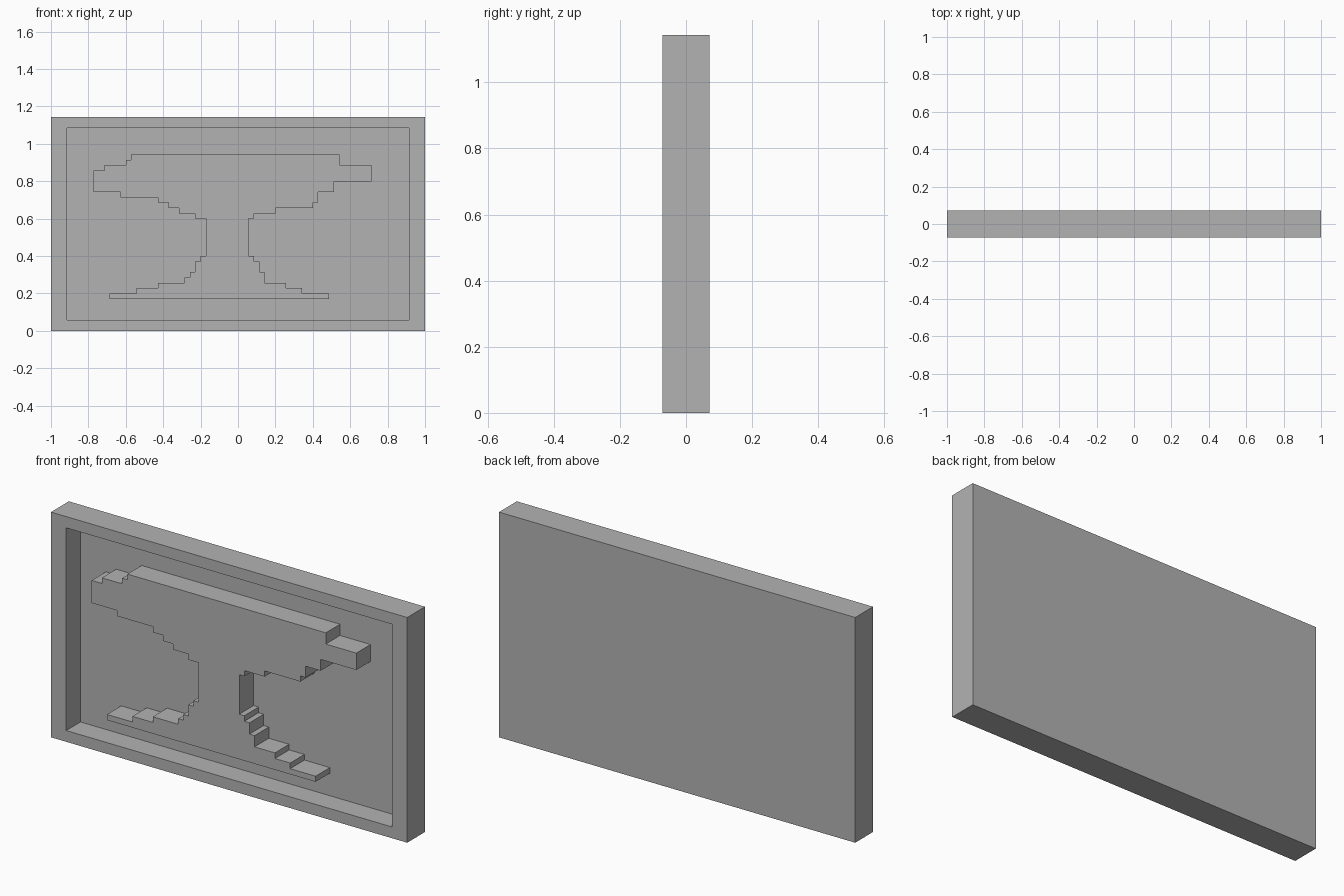
import bpy
import bmesh

UNIT = 2 / 70                    # the plaque is laid out on a 70 x 40 x 5 block grid
FRONT, FLOOR, BACK = -2.5, 1.5, 2.5

if "Cube" in bpy.data.objects:
    bpy.data.objects.remove(bpy.data.objects["Cube"], do_unlink=True)

grey = bpy.data.materials.new("plain grey")
grey.use_nodes = True
grey.diffuse_color = (0.45, 0.45, 0.45, 1)
grey.node_tree.nodes["Principled BSDF"].inputs["Base Color"].default_value = grey.diffuse_color


def add_loop(bm, outline, depth):
    """Closed ring of vertices and edges at one depth."""
    verts = [bm.verts.new((x * UNIT, depth * UNIT, z * UNIT)) for x, z in outline]
    return [bm.edges.new((a, b)) for a, b in zip(verts, verts[1:] + verts[:1])]


def add_wall(bm, near, far):
    """Side faces joining two matching loops."""
    for a, b in zip(near, far):
        bm.faces.new((a.verts[0], a.verts[1], b.verts[1], b.verts[0]))


def fill(bm, *loops):
    """Flat face bounded by an outer loop and optional holes."""
    edges = [edge for loop in loops for edge in loop]
    bmesh.ops.triangle_fill(bm, edges=edges, use_beauty=True, use_dissolve=False)


def finish(name, bm):
    bmesh.ops.recalc_face_normals(bm, faces=bm.faces)
    # Make sure the foremost faces point forwards
    foremost = min(bm.faces, key=lambda face: face.calc_center_median().y)
    if foremost.normal.y > 0:
        bmesh.ops.reverse_faces(bm, faces=bm.faces)
    mesh = bpy.data.meshes.new(name)
    bm.to_mesh(mesh)
    bm.free()
    mesh.materials.append(grey)
    bpy.context.collection.objects.link(bpy.data.objects.new(name, mesh))


def rectangle(half_width, bottom, top):
    return [(-half_width, bottom), (half_width, bottom),
            (half_width, top), (-half_width, top)]


def staircase(steps, base):
    """Stepped edge going up; each step is (x, height of its top)."""
    points = []
    for x, top in steps:
        points += [(x, base), (x, top)]
        base = top
    return points


# Stepped goblet outline: right edge going up, left edge coming down
right_edge = [(17, 7), (12, 8), (9, 9), (5, 11), (4, 13), (3, 14), (2, 21),
              (3, 22), (7, 23), (14, 24), (15, 26), (18, 28), (25, 31), (19, 33)]
left_edge = [(-24, 7), (-19, 8), (-15, 9), (-10, 10), (-9, 11), (-8, 13),
             (-7, 14), (-6, 21), (-8, 22), (-11, 23), (-13, 24), (-15, 25),
             (-22, 26), (-27, 30), (-25, 31), (-21, 32), (-20, 33)]
goblet = staircase(right_edge, 6) + staircase(left_edge, 6)[::-1]

# Framed panel with a recessed floor, open where the relief stands
bm = bmesh.new()
outer, rim = rectangle(35, 0, 40), rectangle(32, 2, 38)
outer_front, outer_back = add_loop(bm, outer, FRONT), add_loop(bm, outer, BACK)
rim_front, rim_floor = add_loop(bm, rim, FRONT), add_loop(bm, rim, FLOOR)
relief_foot = add_loop(bm, goblet, FLOOR)
add_wall(bm, outer_front, outer_back)
add_wall(bm, rim_front, rim_floor)
fill(bm, outer_front, rim_front)
fill(bm, rim_floor, relief_foot)
fill(bm, outer_back)
finish("framed_panel", bm)

# Raised goblet relief, flush with the frame
bm = bmesh.new()
relief_front, relief_back = add_loop(bm, goblet, FRONT), add_loop(bm, goblet, FLOOR)
add_wall(bm, relief_front, relief_back)
bm.faces.new([edge.verts[0] for edge in relief_front])
finish("goblet_relief", bm)
